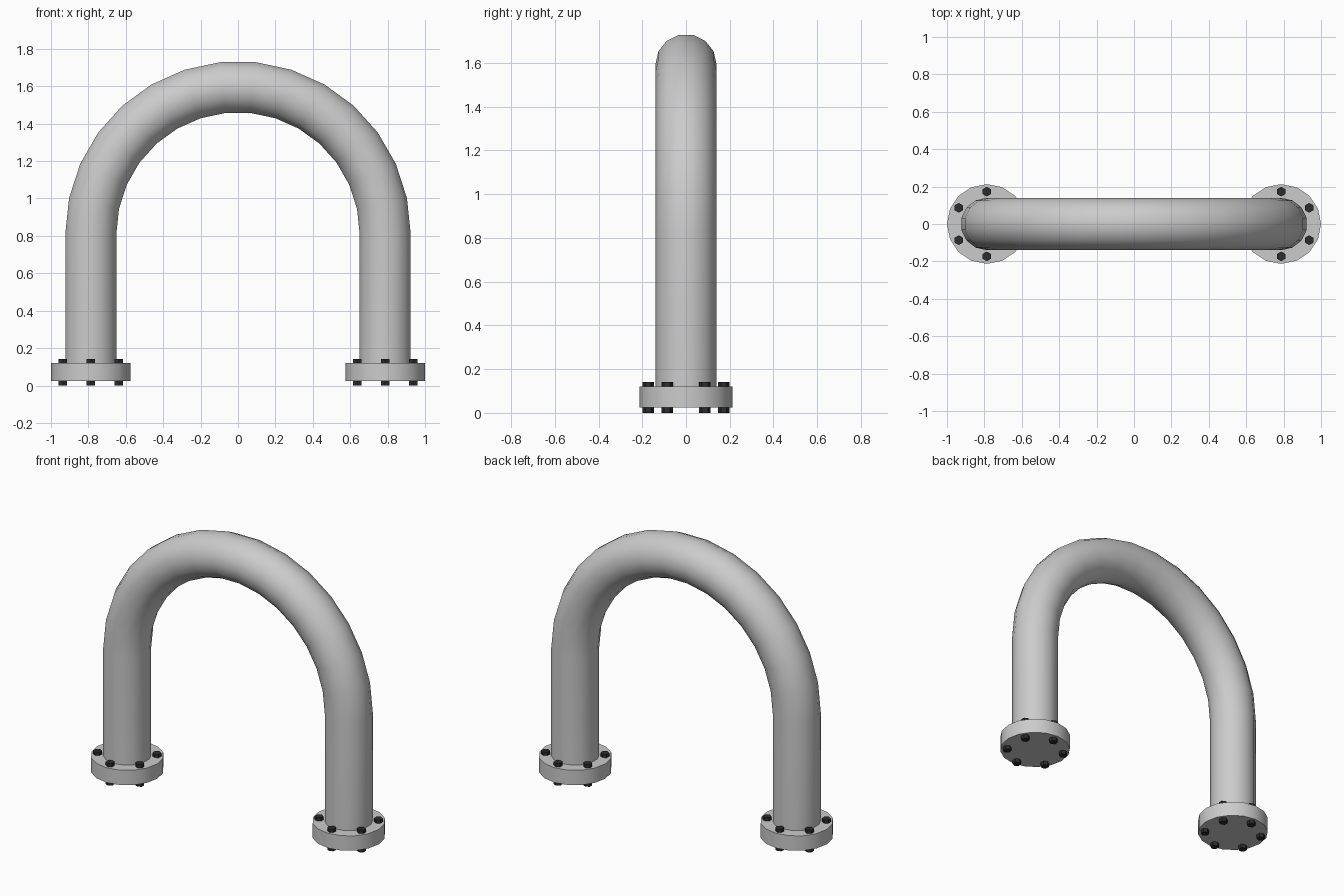
import bpy
import bmesh
from math import sin, cos, pi, radians

default = bpy.data.objects.get("Cube")
if default:
    bpy.data.objects.remove(default, do_unlink=True)

LEG_X = 0.787       # leg centre, also the bend radius
BEND_Z = 0.81       # height where the bend starts
PIPE_R, PIPE_SIDES, BEND_STEPS = 0.14, 14, 15
FLANGE_R, FLANGE_LOW, FLANGE_TOP = 0.213, 0.025, 0.12
BOLT_CIRCLE, BOLT_R, BOLT_TOP = 0.173, 0.026, 0.142


def make_material(name, value):
    mat = bpy.data.materials.new(name)
    mat.use_nodes = True
    colour = (value, value, value, 1)
    mat.diffuse_color = colour
    mat.node_tree.nodes["Principled BSDF"].inputs["Base Color"].default_value = colour
    return mat


grey = make_material("light grey metal", 0.6)
black = make_material("black steel", 0.025)


def finish(bm, name, mat, smooth=True):
    bmesh.ops.recalc_face_normals(bm, faces=bm.faces)
    mesh = bpy.data.meshes.new(name)
    bm.to_mesh(mesh)
    bm.free()
    mesh.materials.append(mat)
    obj = bpy.data.objects.new(name, mesh)
    bpy.context.collection.objects.link(obj)
    if smooth:
        bpy.ops.object.select_all(action="DESELECT")
        obj.select_set(True)
        bpy.context.view_layer.objects.active = obj
        bpy.ops.object.shade_smooth_by_angle(angle=radians(35))
    return obj


def prism(name, mat, x, y, low, top, radius, sides, turn=0, smooth=True):
    bm = bmesh.new()
    ring = [bm.verts.new((x + radius * cos(turn + 2 * pi * i / sides),
                          y + radius * sin(turn + 2 * pi * i / sides), low))
            for i in range(sides)]
    base = bm.faces.new(ring)
    copy = bmesh.ops.extrude_face_region(bm, geom=[base], use_keep_orig=True)
    raised = [v for v in copy["geom"] if isinstance(v, bmesh.types.BMVert)]
    bmesh.ops.translate(bm, verts=raised, vec=(0, 0, top - low))
    return finish(bm, name, mat, smooth)


# Bent pipe: two straight legs joined by a half-circle, swept ring by ring
path = [(LEG_X, FLANGE_TOP - 0.05, 0)]
for i in range(BEND_STEPS + 1):
    a = pi * i / BEND_STEPS
    path.append((LEG_X * cos(a), BEND_Z + LEG_X * sin(a), a))
path.append((-LEG_X, FLANGE_TOP - 0.05, pi))

bm = bmesh.new()
rings = []
for px, pz, a in path:
    ring = []
    for k in range(PIPE_SIDES):
        t = 2 * pi * (k + 0.5) / PIPE_SIDES
        out = PIPE_R * cos(t)
        ring.append(bm.verts.new((px + out * cos(a), PIPE_R * sin(t), pz + out * sin(a))))
    rings.append(ring)
for r0, r1 in zip(rings, rings[1:]):
    for k in range(PIPE_SIDES):
        n = (k + 1) % PIPE_SIDES
        bm.faces.new((r0[k], r0[n], r1[n], r1[k]))
bm.faces.new(rings[0])
bm.faces.new(rings[-1])
finish(bm, "bent_pipe", grey)

# Flange and six hexagonal bolts at the foot of each leg
for side, sx in (("left", 1), ("right", -1)):
    x = sx * LEG_X
    prism(side + "_flange", grey, x, 0, FLANGE_LOW, FLANGE_TOP, FLANGE_R, 16)
    for i in range(6):
        a = pi / 6 + i * pi / 3
        prism(f"{side}_bolt_{i + 1}", black, x + BOLT_CIRCLE * cos(a), BOLT_CIRCLE * sin(a),
              0, BOLT_TOP, BOLT_R, 6, turn=pi / 6, smooth=False)
